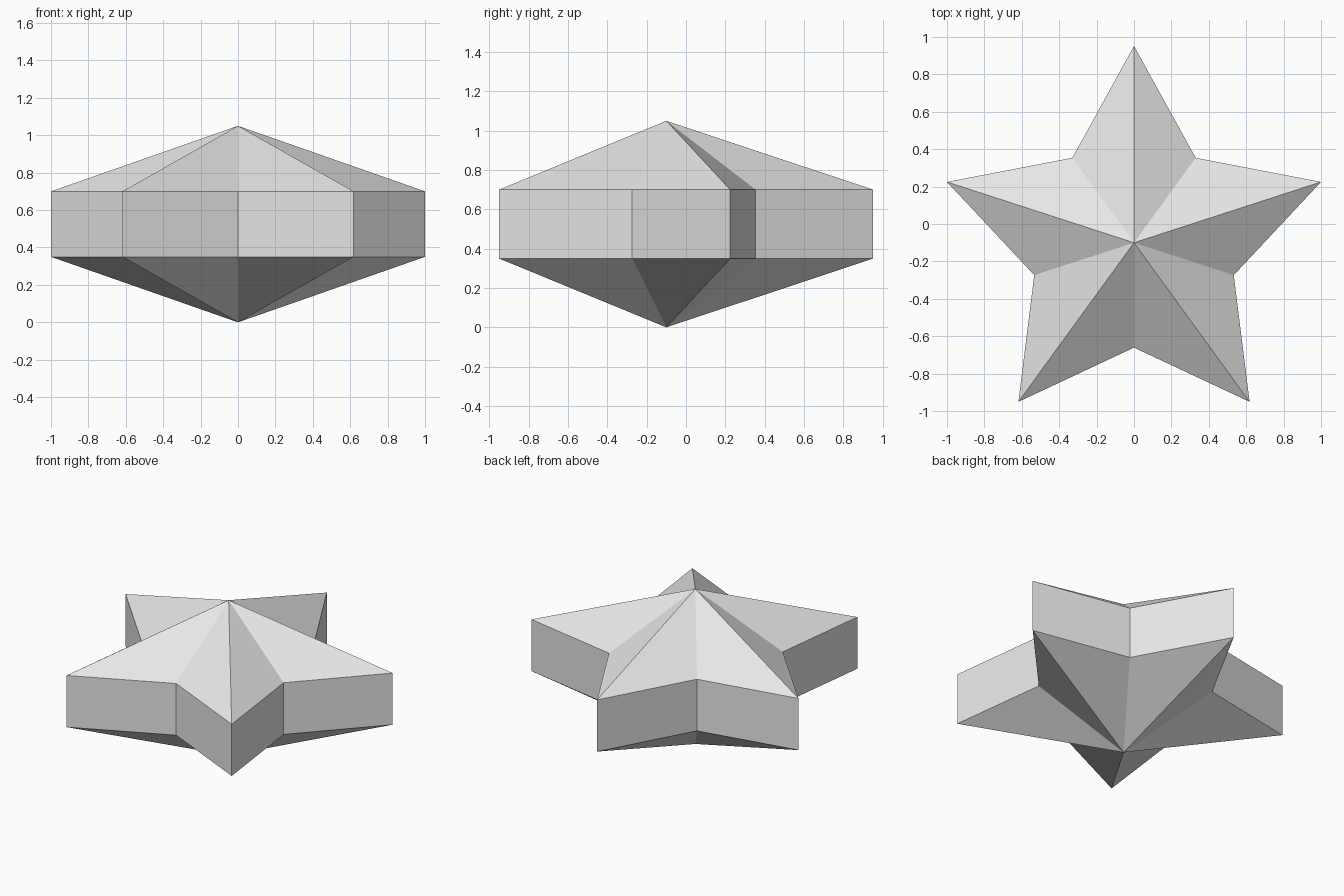
import bpy
import bmesh
from math import pi, cos, sin

cube = bpy.data.objects.get("Cube")
if cube:
    bpy.data.objects.remove(cube, do_unlink=True)

POINTS = 5
OUTER, INNER = 1.0515, 0.561
CENTRE_Y = -0.1
LOW, HIGH, TOP = 0.35, 0.70, 1.05

# Plain grey material
grey = bpy.data.materials.new("light_grey")
grey.use_nodes = True
grey.diffuse_color = (0.8, 0.8, 0.8, 1)
grey.node_tree.nodes["Principled BSDF"].inputs["Base Color"].default_value = (0.8, 0.8, 0.8, 1)

bm = bmesh.new()


def star_ring(z):
    """Star outline with one tip pointing to the back."""
    ring = []
    for i in range(2 * POINTS):
        radius = INNER if i % 2 else OUTER
        angle = pi / 2 + i * pi / POINTS
        ring.append(bm.verts.new((radius * cos(angle), CENTRE_Y + radius * sin(angle), z)))
    return ring


# Upright rim between two outlines, closed by a peak above and below
lower, upper = star_ring(LOW), star_ring(HIGH)
bottom_peak = bm.verts.new((0, CENTRE_Y, 0))
top_peak = bm.verts.new((0, CENTRE_Y, TOP))
for i in range(2 * POINTS):
    j = (i + 1) % (2 * POINTS)
    bm.faces.new((lower[i], lower[j], upper[j], upper[i]))
    bm.faces.new((upper[i], upper[j], top_peak))
    bm.faces.new((lower[j], lower[i], bottom_peak))

mesh = bpy.data.meshes.new("star")
bm.to_mesh(mesh)
bm.free()
mesh.materials.append(grey)
star = bpy.data.objects.new("star", mesh)
bpy.context.collection.objects.link(star)
